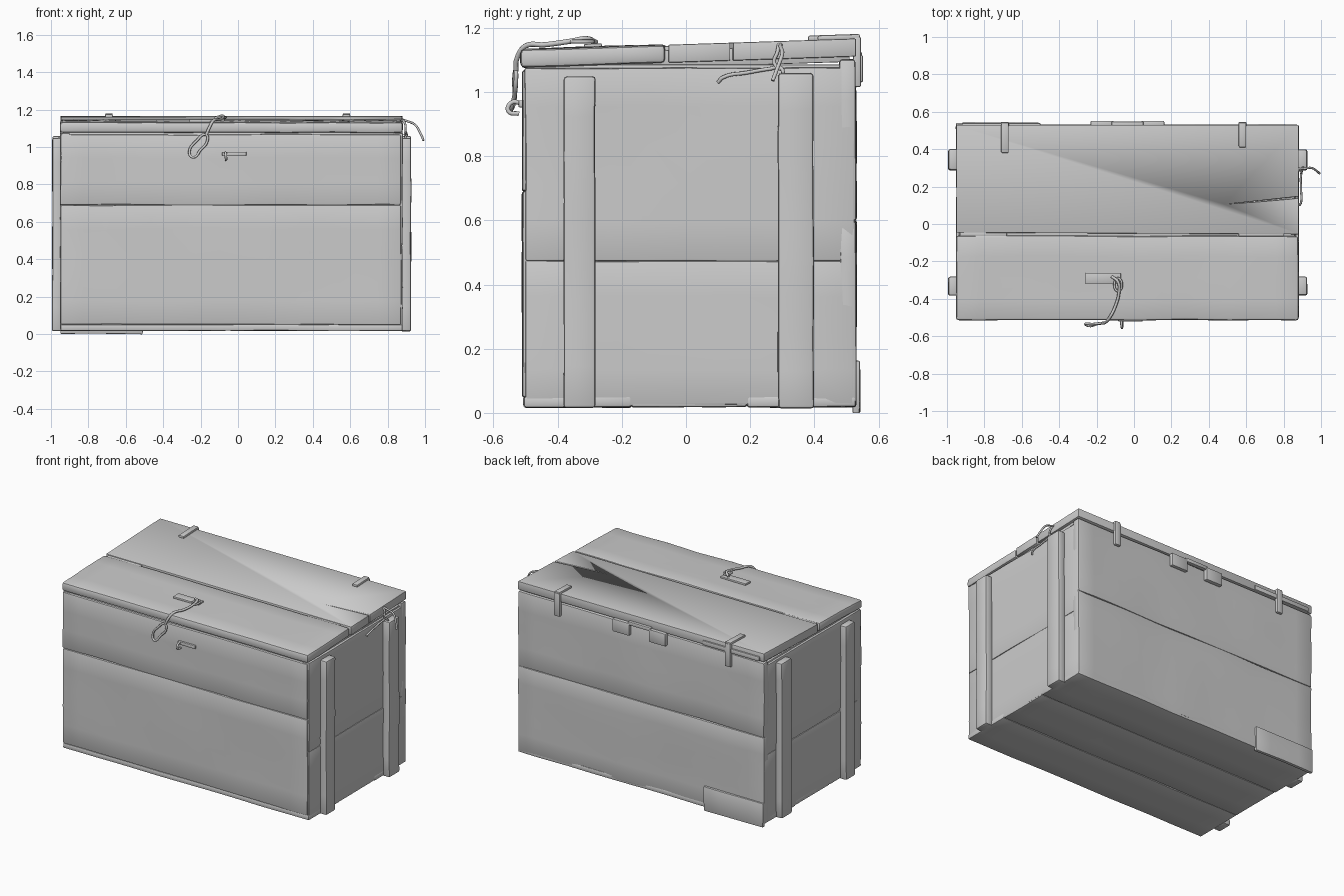
import bpy, bmesh, math
from mathutils import Vector, noise

if "Cube" in bpy.data.objects:
    bpy.data.objects.remove(bpy.data.objects["Cube"])

X0, X1, Y0, Y1 = -0.95, 0.88, -0.51, 0.53


def lid_rise(y):
    return 0.033 * (y - Y0)


def finish(bm, name, bevel, warp=0.0, slope=False):
    # wobble the timber, round its sharp edges, store it as an object
    off = Vector((len(name) * 3.1, len(bpy.data.objects) * 1.7, 0))
    for v in bm.verts:
        if warp:
            v.co += noise.noise_vector(v.co * 3.5 + off) * warp
        if slope:
            v.co.z += lid_rise(v.co.y)
    bm.normal_update()
    sharp = [e for e in bm.edges if len(e.link_faces) == 2
             and e.calc_face_angle(0) > math.radians(40)]
    bmesh.ops.bevel(bm, geom=sharp, offset=bevel, segments=2,
                    profile=0.5, affect='EDGES', clamp_overlap=True)
    bmesh.ops.recalc_face_normals(bm, faces=bm.faces)
    me = bpy.data.meshes.new(name)
    bm.to_mesh(me)
    bm.free()
    ob = bpy.data.objects.new(name, me)
    bpy.context.collection.objects.link(ob)
    return ob


def board(name, x, y, z, bevel=0.008, warp=0.005, step=0.13, slope=False):
    # box between ranges, sliced so it can be warped gently
    bm = bmesh.new()
    bmesh.ops.create_cube(bm, size=1)
    for v in bm.verts:
        for i, (a, b) in enumerate((x, y, z)):
            v.co[i] = a if v.co[i] < 0 else b
    for i, (a, b) in enumerate((x, y, z)):
        n = int((b - a) / step) if warp else 0
        for k in range(1, n + 1):
            co, no = Vector(), Vector()
            co[i] = a + (b - a) * k / (n + 1)
            no[i] = 1
            bmesh.ops.bisect_plane(bm, geom=bm.verts[:] + bm.edges[:] + bm.faces[:],
                                   plane_co=co, plane_no=no)
    return finish(bm, name, bevel, warp, slope)


def prism(name, outline, z0, z1, bevel, slope=False):
    bm = bmesh.new()
    f = bm.faces.new([bm.verts.new((x, y, z0)) for x, y in outline])
    r = bmesh.ops.extrude_face_region(bm, geom=[f])
    for v in r['geom']:
        if isinstance(v, bmesh.types.BMVert):
            v.co.z = z1
    bmesh.ops.recalc_face_normals(bm, faces=bm.faces)
    return finish(bm, name, bevel, 0, slope)


def cord(name, pts, radius=0.007, cyclic=False):
    cu = bpy.data.curves.new(name, 'CURVE')
    cu.dimensions = '3D'
    cu.bevel_depth, cu.bevel_resolution, cu.resolution_u = radius, 2, 6
    cu.use_fill_caps = True
    sp = cu.splines.new('BEZIER')
    sp.bezier_points.add(len(pts) - 1)
    for p, c in zip(sp.bezier_points, pts):
        p.co = c
        p.handle_left_type = p.handle_right_type = 'AUTO'
    sp.use_cyclic_u = cyclic
    ob = bpy.data.objects.new(name, cu)
    bpy.context.collection.objects.link(ob)


# solid core behind the planks
board('core', (X0 + .015, X1 - .015), (Y0 + .015, Y1 - .015), (0.03, 1.085), 0.003, 0)

# front and back planks
board('front_plank_lower', (X0, X1 - .008), (Y0, Y0 + .05), (0.05, 0.69))
board('front_plank_upper', (X0, X1 - .008), (Y0, Y0 + .05), (0.69, 1.068))
board('back_plank_lower', (X0, X1), (Y1 - .05, Y1), (0.03, 0.60))
board('back_plank_upper', (X0, X1), (Y1 - .05, Y1), (0.60, 1.10))

# end planks and upright battens
for side, xw, xb in (('left', (X0, X0 + .05), (-0.993, X0 + .01)),
                     ('right', (X1 - .05, X1), (X1 - .01, 0.925))):
    board(side + '_plank_lower', xw, (Y0 + .01, Y1 - .005), (0.025, 0.473), 0.006, 0.004)
    board(side + '_plank_upper', xw, (Y0 + .01, Y1 - .005), (0.473, 1.075), 0.006, 0.004)
    board(side + '_batten_front', xb, (-0.382, -0.283), (0.015, 1.05), 0.01, 0.004)
    board(side + '_batten_back', xb, (0.287, 0.398), (0.015, 1.058), 0.01, 0.004)

# bottom planks
for i, (a, b) in enumerate(((Y0 + .005, -0.17), (-0.17, 0.19), (0.19, Y1))):
    board('bottom_plank_%d' % i, (X0, X1), (a, b), (0.018, 0.052), 0.007, 0.004)

# sloping lid: inner liner, front board, back board with a long split
board('lid_liner', (X0 + .02, X1 - .02), (Y0 + .02, Y1 - .02), (1.06, 1.115), 0.003, 0, slope=True)
board('lid_board_front', (X0, X1), (Y0 - .004, -0.063), (1.076, 1.132), 0.013, 0.005, slope=True)
prism('lid_board_back', [(X0, -.046), (X1, -.055), (X1, .138), (.48, .105), (X1, .147),
                         (X1, Y1), (X0, Y1)], 1.076, 1.132, 0.008, slope=True)
# narrow chips along the lid joint
for i, (a, b) in enumerate(((-0.93, -0.68), (0.56, 0.8))):
    board('joint_chip_%d' % i, (a, b), (-.066, -.045), (1.10, 1.128), 0.003, 0, slope=True)

# bent leather hinge straps over the back edge
for name, x, y in (('left_strap', -0.69, 0.38), ('right_strap', 0.58, 0.41)):
    board(name + '_top', (x - .02, x + .02), (y, Y1 + .012), (1.128, 1.146), 0.006, 0, slope=True)
    board(name + '_drop', (x - .022, x + .022), (Y1 - .01, Y1 + .016), (1.015, 1.172), 0.007, 0)

# centre hinge tabs and the lip joining them
for i, x in enumerate((-0.17, 0.1)):
    board('hinge_tab_%d' % i, (x - .062, x + .062), (Y1 - .01, Y1 + .022), (1.03, 1.115), 0.006, 0)
board('hinge_lip', (-0.12, 0.05), (Y1 - .01, Y1 + .018), (1.10, 1.125), 0.005, 0)
board('back_edge_strip', (-0.92, -0.5), (Y1 - .01, Y1 + .01), (1.11, 1.14), 0.005, 0)

# repair patch low on the back
board('back_patch', (X0, -0.51), (Y1 - .01, Y1 + .012), (0.0, 0.162), 0.004, 0.004)

# latch plate and ring on the lid
board('latch_plate', (-0.26, -0.07), (-0.318, -0.262), (1.128, 1.143), 0.004, 0, slope=True)
ring = [(-0.085 + .02 * math.cos(t), -0.325 + .035 * math.sin(t), 1.157)
        for t in (i * math.pi / 4 for i in range(8))]
cord('latch_ring', ring, 0.006, True)

# lacing cord from the latch, ending in a hanging loop
cord('latch_cord', [(-.12, -.28, 1.155), (-.085, -.31, 1.166), (-.08, -.36, 1.158),
                    (-.10, -.44, 1.147), (-.13, -.50, 1.143), (-.155, -.528, 1.10),
                    (-.17, -.53, 1.065)], 0.008)
cord('latch_cord_loop', [(-.17, -.53, 1.065), (-.22, -.535, 1.035), (-.26, -.535, .97),
                         (-.24, -.545, .945), (-.20, -.535, .985), (-.165, -.53, 1.03)], 0.007, True)

# staple on the front
board('staple_plate', (-0.085, 0.045), (Y0 - .012, Y0 + .01), (0.952, 0.974), 0.004, 0)
cord('staple_hook', [(-.068, -.51, .965), (-.066, -.545, .966), (-.064, -.553, .94),
                     (-.064, -.52, .932)], 0.007)

# loose cords at the right end
cord('side_cord_long', [(.885, .10, 1.03), (.893, .115, 1.045), (.893, .19, 1.06),
                        (.893, .26, 1.072), (.90, .295, 1.075), (.905, .305, 1.05)], 0.006)
cord('side_cord_short', [(.87, .295, 1.15), (.90, .295, 1.14), (.945, .30, 1.12),
                         (.975, .285, 1.075), (.992, .27, 1.035)], 0.006)
cord('side_cord_drop', [(.87, .29, 1.155), (.893, .285, 1.125), (.895, .275, 1.09),
                        (.90, .295, 1.07)], 0.006)

# soft shading with crisp corners
bpy.ops.object.select_all(action='DESELECT')
for ob in bpy.data.objects:
    if ob.type == 'MESH':
        ob.select_set(True)
        bpy.context.view_layer.objects.active = ob
bpy.ops.object.shade_smooth_by_angle(angle=math.radians(40))
